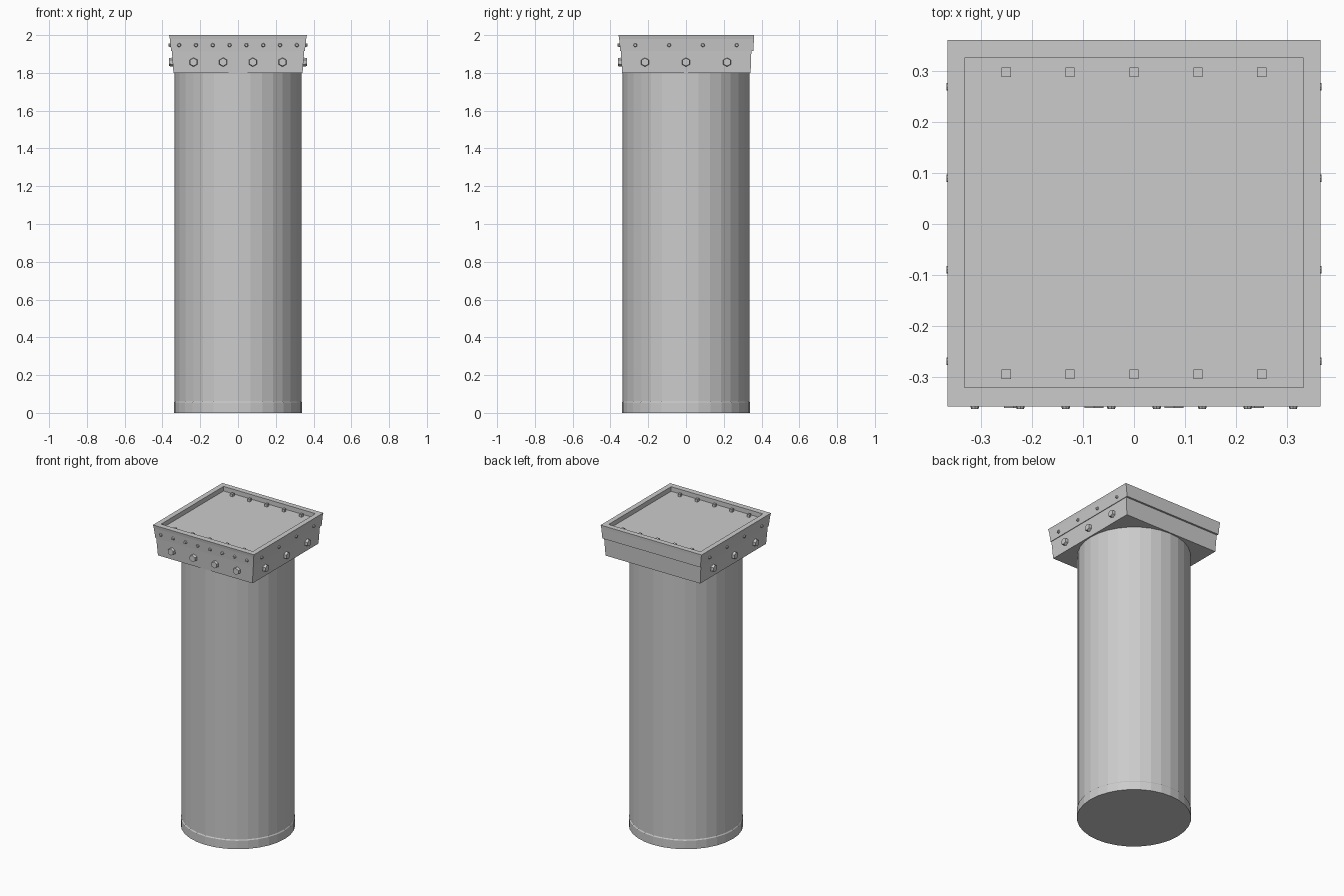
import bpy
import bmesh
from math import pi
from mathutils import Matrix, Vector

default = bpy.data.objects.get("Cube")
if default:
    bpy.data.objects.remove(default)

grey = bpy.data.materials.new("grey_metal")
grey.use_nodes = True
grey.diffuse_color = (0.6, 0.6, 0.6, 1)
grey.node_tree.nodes["Principled BSDF"].inputs["Base Color"].default_value = (0.6, 0.6, 0.6, 1)


def make_object(name, bm):
    bmesh.ops.recalc_face_normals(bm, faces=bm.faces)
    mesh = bpy.data.meshes.new(name)
    bm.to_mesh(mesh)
    bm.free()
    mesh.materials.append(grey)
    obj = bpy.data.objects.new(name, mesh)
    bpy.context.collection.objects.link(obj)
    return obj


def loft(name, rings):
    """Bridge equal-sized rings of points and cap both ends."""
    bm = bmesh.new()
    loops = [[bm.verts.new(p) for p in ring] for ring in rings]
    n = len(loops[0])
    for a, b in zip(loops, loops[1:]):
        for i in range(n):
            j = (i + 1) % n
            bm.faces.new((a[i], a[j], b[j], b[i]))
    bm.faces.new(loops[0])
    bm.faces.new(loops[-1])
    return make_object(name, bm)


def circle(radius, z, sides=32):
    return [Matrix.Rotation(2 * pi * i / sides, 3, "Z") @ Vector((radius, 0, z))
            for i in range(sides)]


def rectangle(x, front, back, z):
    return [(-x, front, z), (x, front, z), (x, back, z), (-x, back, z)]


# Round post and its base collar with a chamfered upper edge
loft("post", [circle(0.335, 0.05), circle(0.335, 1.81)])
loft("base_collar", [circle(0.339, 0), circle(0.339, 0.055), circle(0.335, 0.061)])

# Square head: lower box, overhanging band, rim and sunken top panel
loft("head", [
    rectangle(0.342, -0.338, 0.342, 1.80),
    rectangle(0.350, -0.345, 0.346, 1.915),
    rectangle(0.354, -0.348, 0.358, 1.915),
    rectangle(0.361, -0.354, 0.359, 1.98),
    rectangle(0.365, -0.357, 0.360, 2.00),
    rectangle(0.332, -0.320, 0.325, 2.00),
    rectangle(0.332, -0.320, 0.325, 1.97),
])


def stud(name, location, direction, radius, depth, sides, tip):
    """Tapered stud whose axis follows the given direction."""
    bm = bmesh.new()
    turn = Vector(direction).to_track_quat("Z", "Y").to_matrix().to_4x4()
    bmesh.ops.create_cone(bm, cap_ends=True, segments=sides, radius1=radius,
                          radius2=radius * tip, depth=depth,
                          matrix=Matrix.Translation(location) @ turn)
    return make_object(name, bm)


# Front fasteners
for i in range(8):
    stud("front_rivet", ((i - 3.5) * 0.089, -0.354, 1.947), (0, -1, 0), 0.012, 0.016, 8, 0.6)
for i in range(4):
    stud("front_bolt", ((i - 1.5) * 0.157, -0.348, 1.857), (0, -1, 0), 0.025, 0.024, 6, 0.85)

# Side fasteners, mirrored across the head
for side in (-1, 1):
    label = "left" if side > 0 else "right"
    for i in range(4):
        stud(label + "_rivet", (side * 0.359, (i - 1.5) * 0.179, 1.947),
             (side, 0, 0), 0.012, 0.016, 8, 0.6)
    for i in range(3):
        stud(label + "_bolt", (side * 0.352, (i - 1) * 0.217, 1.857),
             (side, 0, 0), 0.025, 0.024, 6, 0.85)

# Small square studs along the front and back of the top panel
for y in (-0.294, 0.297):
    for i in range(5):
        bm = bmesh.new()
        bmesh.ops.create_cube(bm, size=0.018,
                              matrix=Matrix.Translation(((i - 2) * 0.125, y, 1.978)))
        make_object("panel_stud", bm)
